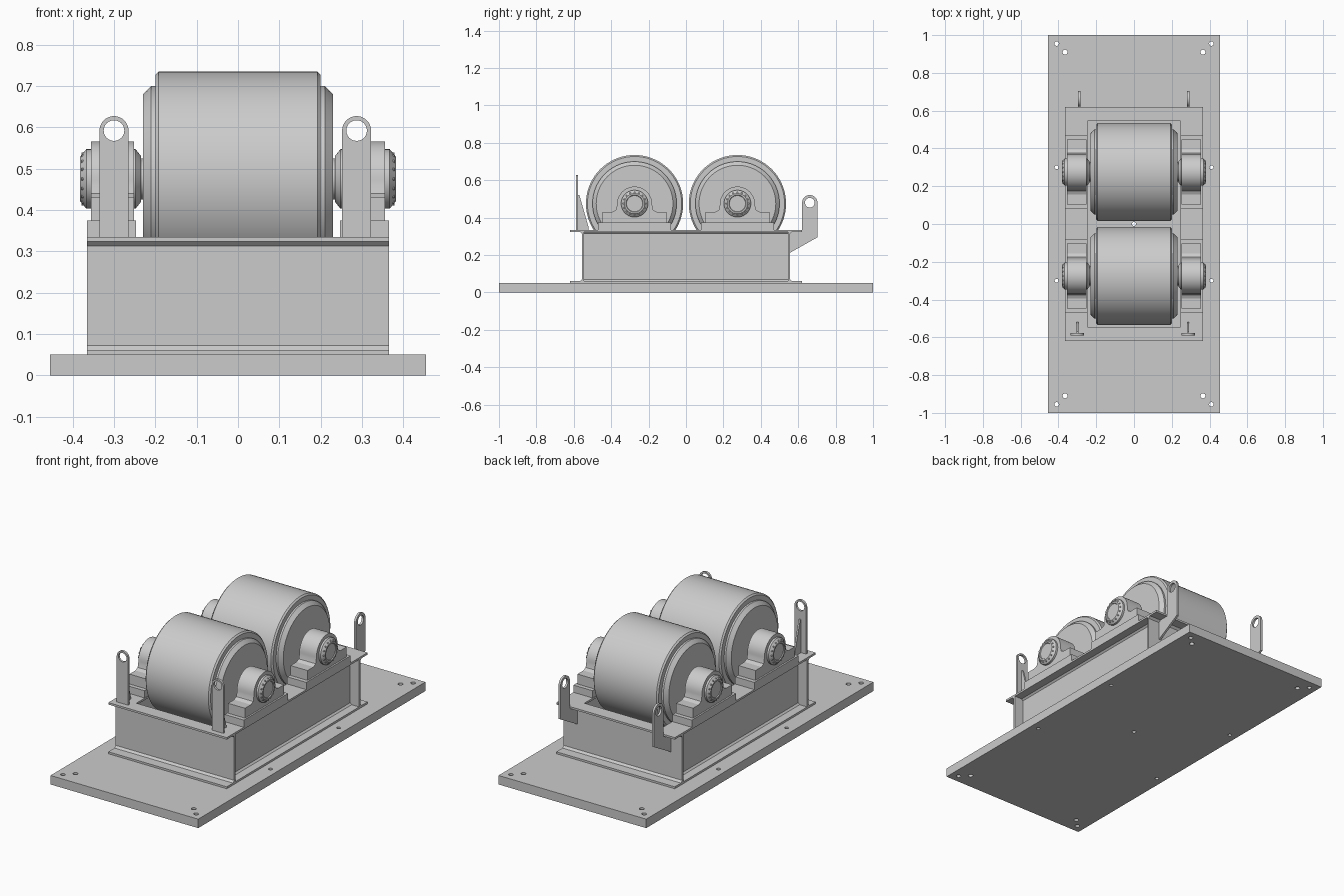
import bpy, bmesh
from math import pi, sin, cos, radians
from mathutils import Matrix, Vector

cube = bpy.data.objects.get("Cube")
if cube:
    bpy.data.objects.remove(cube, do_unlink=True)

GREY = (0.6, 0.6, 0.6, 1)
steel = bpy.data.materials.new("grey_steel")
steel.use_nodes = True
steel.diffuse_color = GREY
steel.node_tree.nodes["Principled BSDF"].inputs["Base Color"].default_value = GREY

# Axis order of (profile u, profile v, extrusion) for each drawing plane
PLANES = {"xy": (0, 1, 2), "xz": (0, 2, 1), "yz": (1, 2, 0)}


def finish(name, bm, angle=30):
    bmesh.ops.remove_doubles(bm, verts=bm.verts, dist=1e-5)
    bmesh.ops.recalc_face_normals(bm, faces=bm.faces)
    mesh = bpy.data.meshes.new(name)
    bm.to_mesh(mesh)
    bm.free()
    mesh.shade_smooth()
    mesh.set_sharp_from_angle(angle=radians(angle))
    mesh.materials.append(steel)
    obj = bpy.data.objects.new(name, mesh)
    bpy.context.collection.objects.link(obj)
    return obj


def extrude(name, plane, loops, start, end):
    """Extrude an outline with optional hole loops between two depths."""
    curve = bpy.data.curves.new(name + "_profile", "CURVE")
    curve.dimensions = "2D"
    curve.fill_mode = "BOTH"
    curve.extrude = abs(end - start) / 2
    for loop in loops:
        spline = curve.splines.new("POLY")
        spline.points.add(len(loop) - 1)
        for point, (u, v) in zip(spline.points, loop):
            point.co = (u, v, 0, 1)
        spline.use_cyclic_u = True
    helper = bpy.data.objects.new(name + "_profile", curve)
    bpy.context.collection.objects.link(helper)
    graph = bpy.context.evaluated_depsgraph_get()
    mesh = bpy.data.meshes.new_from_object(helper.evaluated_get(graph))
    bm = bmesh.new()
    bm.from_mesh(mesh)
    bpy.data.objects.remove(helper)
    bpy.data.curves.remove(curve)
    bpy.data.meshes.remove(mesh)
    for vert in bm.verts:
        source = (vert.co.x, vert.co.y, vert.co.z + (start + end) / 2)
        place = Vector()
        for axis, value in zip(PLANES[plane], source):
            place[axis] = value
        vert.co = place
    return finish(name, bm)


def rect(u, v, cu=0, cv=0):
    return [(cu - u, cv - v), (cu + u, cv - v), (cu + u, cv + v), (cu - u, cv + v)]


def arc(cu, cv, r, a=0, b=2 * pi, n=24):
    full = abs(b - a) > 6.2
    steps = n if full else n + 1
    return [(cu + r * cos(a + (b - a) * i / n), cv + r * sin(a + (b - a) * i / n))
            for i in range(steps)]


def lathe(name, profile, centre):
    """Turn an (x, radius) profile about an axis parallel to x."""
    bm = bmesh.new()
    verts = [bm.verts.new((x, 0, r)) for x, r in profile]
    edges = [bm.edges.new(pair) for pair in zip(verts, verts[1:])]
    bmesh.ops.spin(bm, geom=verts + edges, cent=(0, 0, 0), axis=(1, 0, 0),
                   angle=2 * pi, steps=72, use_duplicate=False)
    bmesh.ops.translate(bm, verts=bm.verts, vec=centre)
    return finish(name, bm, 25)


# Base plate with bolt holes
holes = [arc(0, 0, 0.011)]
for sx in (-1, 1):
    for sy in (-1, 1):
        holes += [arc(sx * 0.41, sy * 0.955, 0.012),
                  arc(sx * 0.365, sy * 0.91, 0.013),
                  arc(sx * 0.41, sy * 0.3, 0.01)]
extrude("base_plate", "xy", [rect(0.455, 1)] + holes, 0, 0.05)

# Frame: flange rings joined by webs with flared roots
for name, low in (("lower_flange", 0.05), ("upper_flange", 0.324)):
    extrude(name, "xy", [rect(0.365, 0.62), rect(0.245, 0.545)], low, low + 0.011)
for s, end in ((-1, "front"), (1, "back")):
    web = [(0.545, 0.06), (0.567, 0.06), (0.555, 0.072), (0.555, 0.313),
           (0.567, 0.325), (0.545, 0.325)]
    extrude(end + "_web", "yz", [[(s * y, z) for y, z in web]], -0.365, 0.365)
for s, side in ((-1, "right"), (1, "left")):
    web = [(0.29, 0.06), (0.32, 0.06), (0.31, 0.07), (0.31, 0.315),
           (0.32, 0.325), (0.29, 0.325), (0.3, 0.315), (0.3, 0.07)]
    extrude(side + "_web", "xz", [[(s * x, z) for x, z in web]], -0.548, 0.548)

# Rollers with their shafts and bearings
AXLE = 0.475
half = [(0.238, 0), (0.238, 0.05), (0.23, 0.05), (0.23, 0.205), (0.21, 0.225),
        (0.2, 0.225), (0.2, 0.252), (0.192, 0.26)]
roller = [(-x, r) for x, r in half] + half[::-1]
cap = [(0.234, 0), (0.234, 0.056), (0.247, 0.072), (0.366, 0.072),
       (0.381, 0.054), (0.381, 0.046), (0.377, 0.043), (0.377, 0)]
for cy, end in ((-0.275, "front"), (0.275, "back")):
    lathe(end + "_roller", roller, (0, cy, AXLE))
    for s, side in ((-1, "right"), (1, "left")):
        name = f"{end}_{side}_bearing"
        lathe(name + "_cap", [(s * x, r) for x, r in cap], (s * 0.001, cy, AXLE))
        # Foot, raised pads and round-topped housing
        extrude(name + "_foot", "yz", [rect(0.195, 0.02, cy, 0.355)],
                s * 0.247, s * 0.365)
        extrude(name + "_pads", "yz", [rect(0.172, 0.0275, cy, 0.4025)],
                s * 0.252, s * 0.356)
        housing = ([(cy + 0.12, 0.42), (cy + 0.12, 0.43), (cy + 0.1, 0.44), (cy + 0.095, 0.46)]
                   + arc(cy, AXLE - 0.003, 0.094, 0, pi)
                   + [(cy - 0.095, 0.46), (cy - 0.1, 0.44), (cy - 0.12, 0.43), (cy - 0.12, 0.42)])
        extrude(name + "_housing", "yz", [housing], s * 0.252, s * 0.356)
        # Ring of cover screws
        bm = bmesh.new()
        for i in range(16):
            a = 2 * pi * i / 16
            spot = Vector((s * 0.375, cy + 0.06 * cos(a), AXLE + 0.06 * sin(a)))
            bmesh.ops.create_cone(bm, cap_ends=True, segments=8, radius1=0.004,
                                  radius2=0.004, depth=0.008,
                                  matrix=Matrix.Translation(spot) @ Matrix.Rotation(pi / 2, 4, "Y"))
        finish(name + "_screws", bm)

# Front lifting lugs, each backed by a triangular gusset
for cx, side in ((-0.3, "right"), (0.287, "left")):
    outline = ([(cx + 0.035, 0.33)] + arc(cx, 0.592, 0.035, 0, pi) + [(cx - 0.035, 0.33)])
    extrude(f"front_{side}_lug", "xz", [outline, arc(cx, 0.592, 0.025)], -0.589, -0.577)
    extrude(f"front_{side}_gusset", "yz",
            [[(-0.578, 0.33), (-0.52, 0.33), (-0.52, 0.345), (-0.57, 0.52), (-0.578, 0.52)]],
            cx - 0.005, cx + 0.005)

# Back lifting lugs, cranked out from the web around the flange
for cx, side in ((-0.29, "right"), (0.287, "left")):
    outline = ([(0.552, 0.21), (0.703, 0.295)] + arc(0.662, 0.48, 0.041, 0, pi)
               + [(0.621, 0.325), (0.552, 0.325)])
    extrude(f"back_{side}_lug", "yz", [outline, arc(0.662, 0.48, 0.026)],
            cx - 0.006, cx + 0.006)
